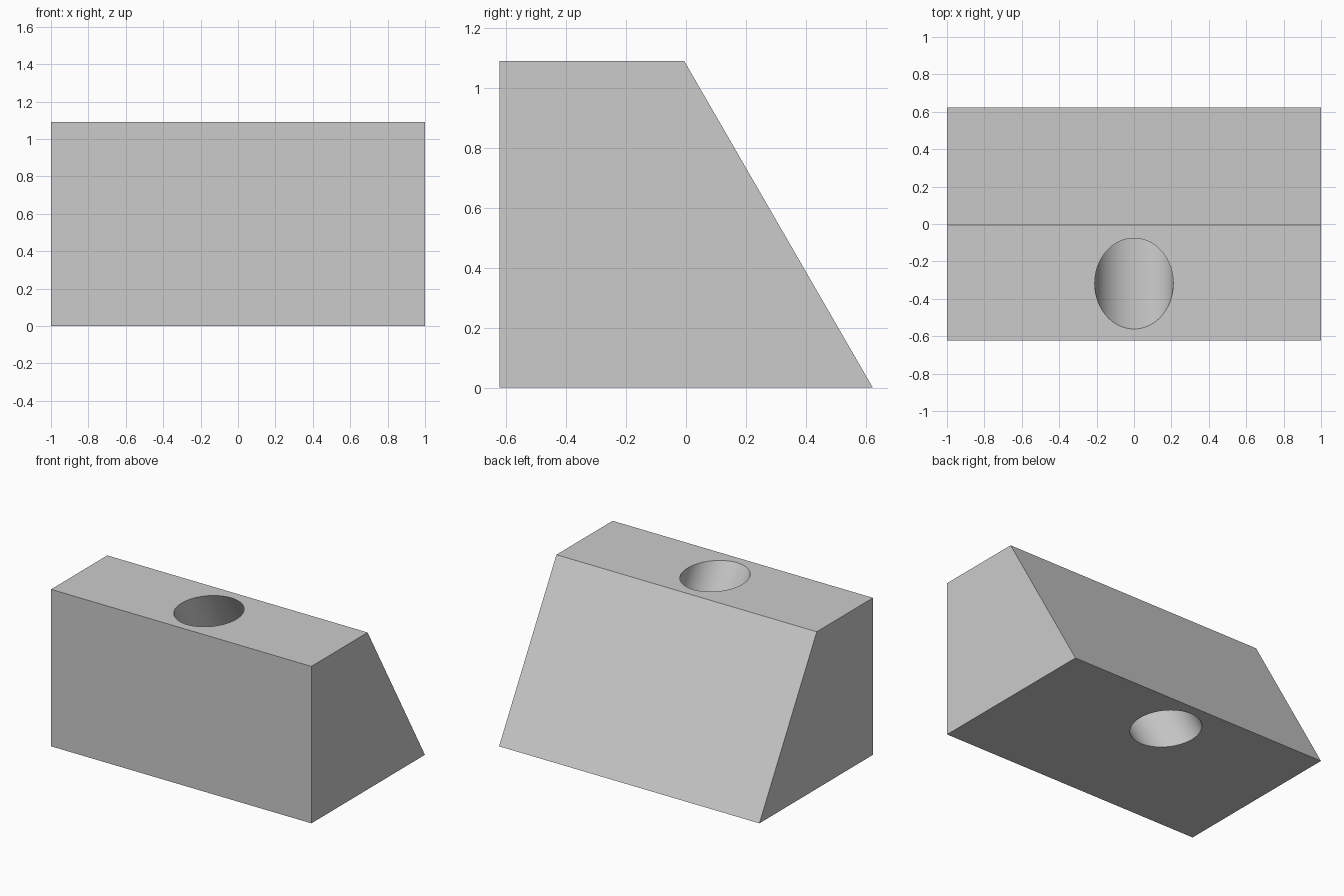
import bpy
import bmesh
import math

WIDTH, DEPTH, HEIGHT = 2.0, 1.246, 1.09
SLANT = math.radians(30)  # lean of the back face and the hole
RADIUS = 0.21

default = bpy.data.objects.get("Cube")
if default:
    bpy.data.objects.remove(default, do_unlink=True)

# Material
grey = bpy.data.materials.new("plain grey")
grey.use_nodes = True
colour = (0.6, 0.6, 0.6, 1)
grey.diffuse_color = colour
grey.node_tree.nodes["Principled BSDF"].inputs["Base Color"].default_value = colour

# Block: side profile extruded across the width
front, back = -DEPTH / 2, DEPTH / 2
ridge = back - HEIGHT * math.tan(SLANT)
profile = [(front, 0), (back, 0), (ridge, HEIGHT), (front, HEIGHT)]
bm = bmesh.new()
side = bm.faces.new([bm.verts.new((-WIDTH / 2, y, z)) for y, z in profile])
swept = bmesh.ops.extrude_face_region(bm, geom=[side])
moved = [v for v in swept["geom"] if isinstance(v, bmesh.types.BMVert)]
bmesh.ops.translate(bm, verts=moved, vec=(WIDTH, 0, 0))
bmesh.ops.recalc_face_normals(bm, faces=bm.faces)
mesh = bpy.data.meshes.new("wedge_block")
bm.to_mesh(mesh)
bm.free()
mesh.materials.append(grey)
block = bpy.data.objects.new("wedge_block", mesh)
bpy.context.collection.objects.link(block)

# Round hole running parallel to the sloped back
bpy.ops.mesh.primitive_cylinder_add(
    vertices=96, radius=RADIUS, depth=HEIGHT * 2,
    location=(0, -0.004, HEIGHT / 2), rotation=(SLANT, 0, 0))
cutter = bpy.context.object
cutter.name = "hole_cutter"
cutter.hide_render = True
cutter.data.materials.append(grey)

# Cut the hole, then drop the cutter
cut = block.modifiers.new("hole", 'BOOLEAN')
cut.operation = 'DIFFERENCE'
cut.solver = 'EXACT'
cut.object = cutter
bpy.ops.object.select_all(action='DESELECT')
block.select_set(True)
bpy.context.view_layer.objects.active = block
bpy.ops.object.modifier_apply(modifier=cut.name)
bpy.data.objects.remove(cutter, do_unlink=True)
bpy.ops.object.shade_smooth_by_angle(angle=SLANT)
